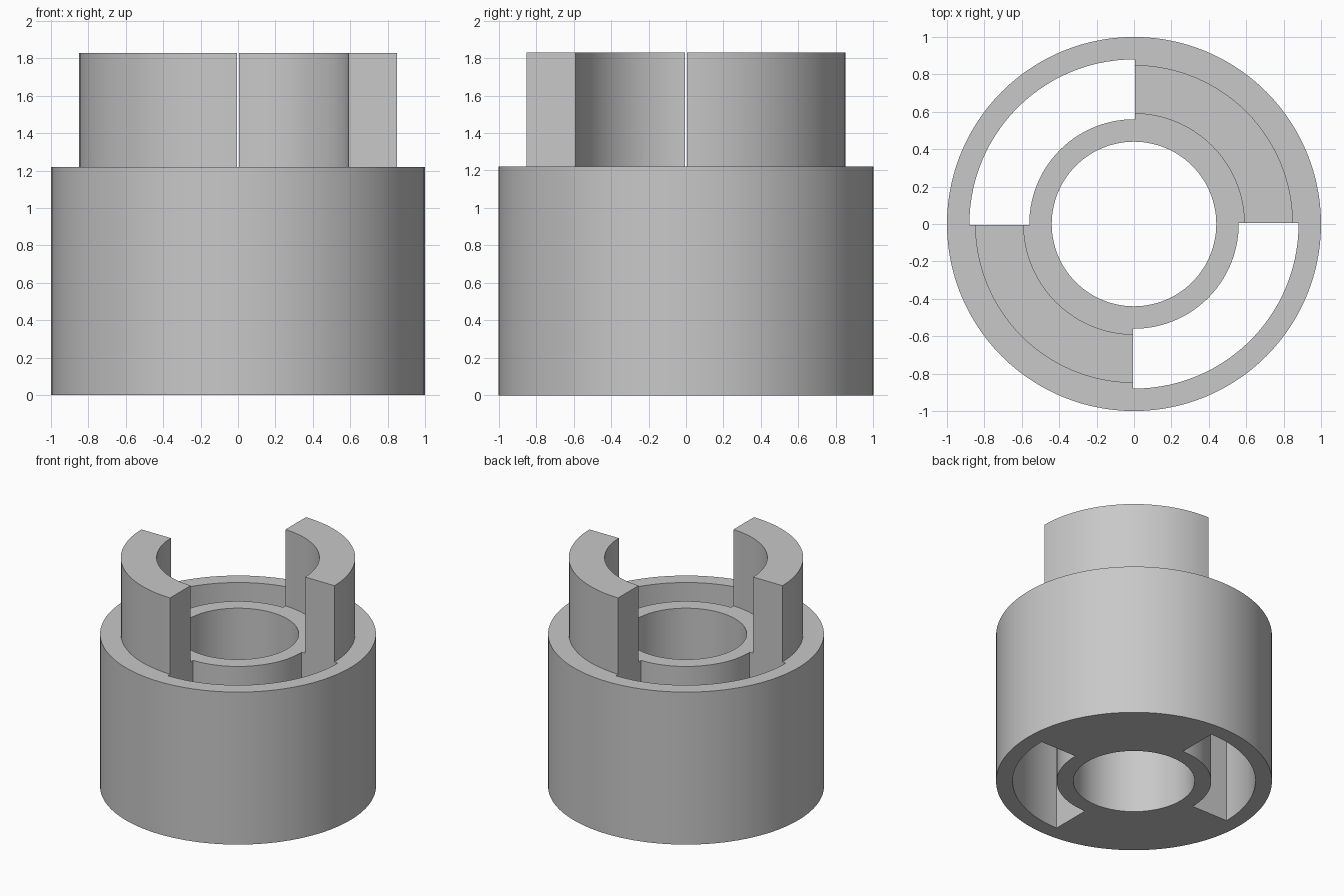
import bpy
import bmesh
from math import asin, cos, sin, pi

cube = bpy.data.objects.get("Cube")
if cube:
    bpy.data.objects.remove(cube)

BODY_TOP, JAW_TOP = 1.22, 1.83
GAP = 0.006          # clearance between jaw and pocket side walls
STEPS = 28           # segments per quarter turn

grey = bpy.data.materials.new("plain grey")
grey.use_nodes = True
colour = (0.58, 0.58, 0.58, 1)
grey.diffuse_color = colour
grey.node_tree.nodes["Principled BSDF"].inputs["Base Color"].default_value = colour


def extrude(name, outline, z0, z1):
    """Solid prism from a flat outline."""
    bm = bmesh.new()
    face = bm.faces.new([bm.verts.new((x, y, z0)) for x, y in outline])
    result = bmesh.ops.extrude_face_region(bm, geom=[face])
    top = [v for v in result["geom"] if isinstance(v, bmesh.types.BMVert)]
    bmesh.ops.translate(bm, vec=(0, 0, z1 - z0), verts=top)
    bmesh.ops.recalc_face_normals(bm, faces=bm.faces)
    mesh = bpy.data.meshes.new(name)
    bm.to_mesh(mesh)
    bm.free()
    mesh.materials.append(grey)
    obj = bpy.data.objects.new(name, mesh)
    bpy.context.collection.objects.link(obj)
    return obj


def arc(radius, start, end, steps):
    angles = [start + (end - start) * i / steps for i in range(steps + 1)]
    return [(radius * cos(a), radius * sin(a)) for a in angles]


def disc(radius):
    return arc(radius, 0, 2 * pi, 4 * STEPS)[:-1]


def quarter(r_in, r_out, inset, turn):
    """Quarter ring whose straight ends are moved in by a parallel inset."""
    outer, inner = asin(inset / r_out), asin(inset / r_in)
    return (arc(r_out, turn + outer, turn + pi / 2 - outer, STEPS)
            + arc(r_in, turn + pi / 2 - inner, turn + inner, STEPS))


def combine(target, other, operation):
    """Apply a boolean and drop the helper."""
    other.hide_render = True
    mod = target.modifiers.new(operation.lower(), "BOOLEAN")
    mod.operation, mod.object, mod.solver = operation, other, "EXACT"
    bpy.context.view_layer.objects.active = target
    bpy.ops.object.modifier_apply(modifier=mod.name)
    bpy.data.objects.remove(other)


# Coupling body with centre bore
body = extrude("coupling_body", disc(1.0), 0, BODY_TOP)
combine(body, extrude("bore_cutter", disc(0.44), -0.1, 2), "DIFFERENCE")

# Two through pockets and two raised jaws, opposite each other
for turn in (0, pi):
    pocket = quarter(0.56, 0.88, -GAP, turn - pi / 2)
    combine(body, extrude("pocket_cutter", pocket, -0.1, 2), "DIFFERENCE")
for turn in (0, pi):
    jaw = quarter(0.59, 0.85, GAP, turn)
    combine(body, extrude("jaw", jaw, BODY_TOP / 2, JAW_TOP), "UNION")

# Smooth round walls, crisp edges
bpy.ops.object.select_all(action="DESELECT")
body.select_set(True)
bpy.context.view_layer.objects.active = body
bpy.ops.object.shade_smooth_by_angle(angle=pi / 6)
